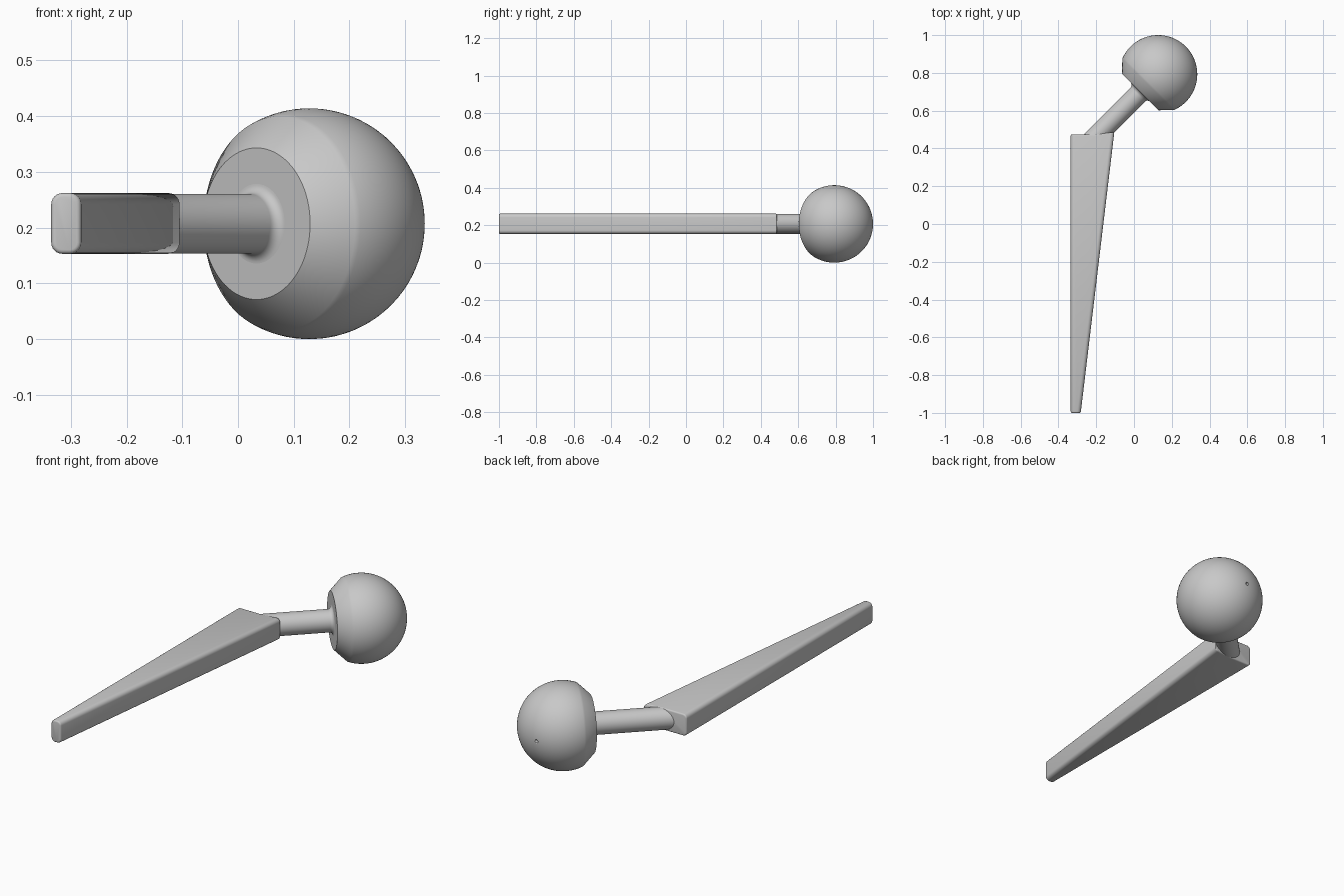
import bpy, bmesh, math
from mathutils import Vector, Matrix

cube = bpy.data.objects.get("Cube")
if cube:
    bpy.data.objects.remove(cube)

metal = bpy.data.materials.new("brushed grey metal")
metal.use_nodes = True
grey = (0.58, 0.58, 0.58, 1)
metal.diffuse_color = grey
metal.node_tree.nodes["Principled BSDF"].inputs["Base Color"].default_value = grey

R = 0.207
CENTRE = Vector((0.128, 0.793, R))
# Local z runs along the neck, from the stem towards the ball
AXIS = Matrix.Translation(CENTRE) @ Vector((1, 1, 0)).to_track_quat("Z", "Y").to_matrix().to_4x4()


def add_object(name, bm, matrix=None, angle=30):
    bmesh.ops.recalc_face_normals(bm, faces=bm.faces)
    mesh = bpy.data.meshes.new(name)
    bm.to_mesh(mesh)
    bm.free()
    mesh.materials.append(metal)
    ob = bpy.data.objects.new(name, mesh)
    bpy.context.collection.objects.link(ob)
    if matrix:
        ob.matrix_world = matrix
    bpy.ops.object.select_all(action="DESELECT")
    ob.select_set(True)
    bpy.context.view_layer.objects.active = ob
    bpy.ops.object.shade_smooth_by_angle(angle=math.radians(angle))
    return ob


def lathe(name, profile, steps):
    """Revolve (radius, height) points around local z."""
    bm = bmesh.new()
    verts = [bm.verts.new((r, 0, z)) for r, z in profile]
    edges = [bm.edges.new(pair) for pair in zip(verts, verts[1:])]
    bmesh.ops.spin(bm, geom=verts + edges, axis=(0, 0, 1), cent=(0, 0, 0),
                   angle=math.tau, steps=steps, use_merge=True)
    bmesh.ops.remove_doubles(bm, verts=bm.verts, dist=1e-5)
    return add_object(name, bm, AXIS)


# Ball head: truncated sphere with a chamfered flat seat
flat_z, flat_r = -0.134, 0.136
start = math.atan2(-0.076, 0.192)
arc = [start + (math.pi / 2 - start) * i / 40 for i in range(41)]
ball = lathe("ball_head", [(0, flat_z), (flat_r, flat_z)]
             + [(R * math.cos(t), R * math.sin(t)) for t in arc], 80)

# Pinhole at the back of the ball
bm = bmesh.new()
bmesh.ops.create_cone(bm, cap_ends=True, segments=16, radius1=0.008, radius2=0.008, depth=0.04)
pin = add_object("pinhole_cutter", bm,
                 Matrix.Translation(CENTRE + Vector((0, R, 0))) @ Matrix.Rotation(math.pi / 2, 4, "X"))
pin.hide_render = True
pin.hide_set(True)
pin.display_type = "WIRE"
cut = ball.modifiers.new("pinhole", "BOOLEAN")
cut.operation = "DIFFERENCE"
cut.solver = "EXACT"
cut.object = pin

# Neck with a fillet flaring into the seat
neck_r, fillet = 0.0535, 0.018
flare = [(neck_r + fillet * (1 - math.cos(t)), flat_z - fillet + fillet * math.sin(t))
         for t in [math.pi / 2 * i / 8 for i in range(9)]]
lathe("neck", [(0, -0.506), (neck_r, -0.506)] + flare + [(0, flat_z + 0.01)], 48)

# Tapered stem with rounded long edges and softened ends
bm = bmesh.new()
outline = [(-0.335, -1), (-0.282, -1), (-0.104, 0.487), (-0.2, 0.475), (-0.335, 0.475)]
face = bm.faces.new([bm.verts.new((x, y, 0.153)) for x, y in outline])
grown = bmesh.ops.extrude_face_region(bm, geom=[face])
bmesh.ops.translate(bm, vec=(0, 0, 0.109),
                    verts=[g for g in grown["geom"] if isinstance(g, bmesh.types.BMVert)])
bmesh.ops.recalc_face_normals(bm, faces=bm.faces)
long_edges = [e for e in bm.edges if abs(e.verts[0].co.y - e.verts[1].co.y) > 1]
bmesh.ops.bevel(bm, geom=long_edges, offset=0.02, segments=6, profile=0.5, affect="EDGES")
bm.normal_update()
tip = [e for e in bm.edges if all(v.co.y < -0.99 for v in e.verts) and e.calc_face_angle(0) > 0.5]
top = [e for e in bm.edges if all(v.co.y > 0.46 for v in e.verts) and e.calc_face_angle(0) > 0.5]
bmesh.ops.bevel(bm, geom=tip + top, offset=0.007, segments=3, profile=0.5,
                affect="EDGES", clamp_overlap=True)
add_object("stem", bm, angle=35)
